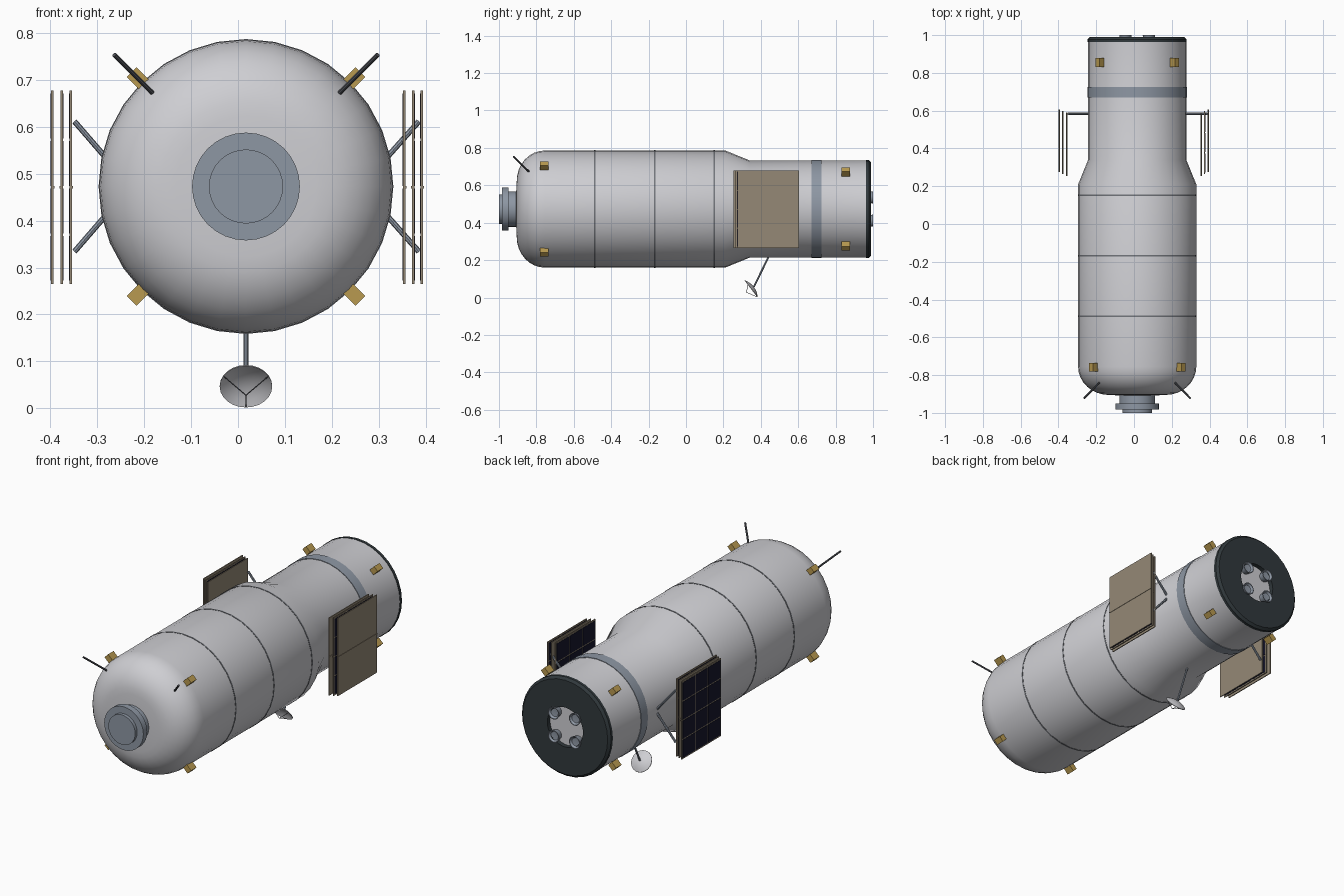
import bpy, bmesh, math
from mathutils import Vector, Matrix

if "Cube" in bpy.data.objects:
    bpy.data.objects.remove(bpy.data.objects["Cube"], do_unlink=True)

CX, CZ = 0.017, 0.473            # long axis of the hull
AXIS = Vector((CX, 0, CZ))
Y = Vector((0, 1, 0))


def material(name, *rgb):
    m = bpy.data.materials.new(name)
    m.use_nodes = True
    m.diffuse_color = (*rgb, 1)
    m.node_tree.nodes["Principled BSDF"].inputs["Base Color"].default_value = (*rgb, 1)
    return m


white = material("hull white", 0.62, 0.62, 0.65)
steel = material("blue grey metal", 0.27, 0.31, 0.37)
seam_grey = material("seam grey", 0.17, 0.18, 0.2)
charcoal = material("charcoal", 0.03, 0.04, 0.045)
gold = material("gold foil", 0.48, 0.32, 0.08)
tan = material("panel tan", 0.30, 0.25, 0.18)
cell_blue = material("solar cell navy", 0.008, 0.008, 0.025)
rod_dark = material("antenna grey", 0.09, 0.095, 0.11)


def finish(name, bm, mat, smooth=True):
    bmesh.ops.recalc_face_normals(bm, faces=bm.faces)
    mesh = bpy.data.meshes.new(name)
    bm.to_mesh(mesh)
    bm.free()
    mesh.materials.append(mat)
    if smooth:
        mesh.shade_smooth()
        mesh.set_sharp_from_angle(angle=math.radians(32))
    ob = bpy.data.objects.new(name, mesh)
    bpy.context.collection.objects.link(ob)
    return ob


def lathe(name, profile, mat, origin=AXIS, axis=Y, sides=32, closed=False):
    """Revolve (distance along axis, radius) points about an axis."""
    bm = bmesh.new()
    turn = axis.to_track_quat('Z', 'Y').to_matrix()
    rings = []
    for d, r in profile:
        if r == 0:
            rings.append([bm.verts.new(origin + turn @ Vector((0, 0, d)))] * sides)
            continue
        rings.append([bm.verts.new(origin + turn @ Vector((
            r * math.cos(math.tau * i / sides), r * math.sin(math.tau * i / sides), d)))
            for i in range(sides)])
    pairs = list(zip(rings, rings[1:]))
    if closed:
        pairs.append((rings[-1], rings[0]))
    for a, b in pairs:
        for i in range(sides):
            j = (i + 1) % sides
            bm.faces.new(list(dict.fromkeys((a[i], a[j], b[j], b[i]))))
    return finish(name, bm, mat)


def rod(name, a, b, radius, mat, sides=8):
    a, b = Vector(a), Vector(b)
    n = (b - a).length
    return lathe(name, [(0, 0), (0, radius), (n, radius), (n, 0)], mat, a, (b - a) / n, sides)


def boxes(name, items, mat):
    """One object from (centre, size, turn about y) boxes."""
    bm = bmesh.new()
    for centre, size, angle in items:
        bmesh.ops.create_cube(bm, size=1, matrix=Matrix.Translation(centre)
                              @ Matrix.Rotation(angle, 4, 'Y') @ Matrix.Diagonal((*size, 1)))
    return finish(name, bm, mat, False)


# Hull: rounded nose, wide section, cone and narrow section
R, r = 0.313, 0.26
nose = [(-0.755 - 0.15 * math.cos(t), 0.15 + (R - 0.15) * math.sin(t))
        for t in (math.pi / 2 * i / 8 for i in range(9))]
lathe("hull", [(-0.908, 0), (-0.908, 0.09)] + nose
      + [(0.21, R), (0.34, r), (0.967, r), (0.967, 0)], white)

# Hull seams and band
for i, y in enumerate((-0.488, -0.168, 0.152)):
    lathe(f"hull_seam_{i + 1}", [(y - 0.004, R - 0.01), (y - 0.004, R + 0.0015),
          (y + 0.004, R + 0.0015), (y + 0.004, R - 0.01)], seam_grey, closed=True)
lathe("hull_band", [(0.67, r - 0.01), (0.67, r + 0.003), (0.725, r + 0.003),
      (0.725, r - 0.01)], steel, closed=True)

# Docking port at the nose
lathe("docking_port", [(-0.89, 0), (-0.89, 0.095), (-0.95, 0.095), (-0.95, 0.115),
      (-0.983, 0.115), (-0.983, 0.079), (-1.0, 0.079), (-1.0, 0)], steel)

# Tail heat shield ring and engine nozzles
lathe("tail_ring", [(0.963, 0.105), (0.963, r + 0.002), (0.978, r + 0.002), (0.99, r - 0.01),
      (0.99, 0.105)], charcoal, closed=True)
for sx in (-1, 1):
    for sz in (-1, 1):
        lathe("engine_nozzle", [(0.965, 0), (0.965, 0.025), (1.0, 0.033), (1.0, 0.029),
              (0.99, 0.022), (0.988, 0)], steel,
              AXIS + Vector((sx * 0.062, 0, sz * 0.062)), sides=16)

# Gold thruster blocks on the diagonals, front and rear
for label, y, dist in (("front", -0.758, 0.327), ("rear", 0.855, 0.28)):
    blocks = []
    for k in range(4):
        a = math.radians(45 + 90 * k)
        pos = AXIS + Vector((dist * math.cos(a), y, dist * math.sin(a)))
        blocks.append((pos, (0.036, 0.046, 0.03), -a))
    boxes(f"{label}_thrusters", blocks, gold)

# Nose whip antennas
for side, s in (("right", -1), ("left", 1)):
    rod(f"{side}_nose_antenna", (CX + s * 0.195, -0.835, CZ + 0.195),
        (CX + s * 0.281, -0.922, CZ + 0.281), 0.005, rod_dark)

# Folded solar wings: three plates each, cells on alternating faces
Z0, Z1, COLS, ROWS = 0.265, 0.678, 3, 4
for side, xs, tip in (("right", (-0.396, -0.376, -0.357), -0.349),
                      ("left", (0.355, 0.374, 0.392), 0.386)):
    for n, x in enumerate(xs):
        face = 1 if n == 1 else -1
        step = n if side == "right" else 2 - n
        y0, y1 = 0.275 - 0.01 * step, 0.605 - 0.008 * step
        yc, zc = (y0 + y1) / 2, (Z0 + Z1) / 2
        boxes(f"{side}_panel_{n + 1}", [
            ((x, yc, zc), (0.005, y1 - y0, Z1 - Z0), 0),
            ((x - face * 0.003, yc, zc), (0.003, y1 - y0, 0.005), 0)], tan)
        w, h = (y1 - y0 - 0.008) / COLS, (Z1 - Z0 - 0.008) / ROWS
        boxes(f"{side}_cells_{n + 1}", [
            ((x + face * 0.003, y0 + 0.004 + w * (c + 0.5), Z0 + 0.004 + h * (q + 0.5)),
             (0.002, w - 0.006, h - 0.006), 0)
            for c in range(COLS) for q in range(ROWS)], cell_blue)
    # V-shaped wing bracket
    s = -1 if side == "right" else 1
    for up in (-1, 1):
        rod(f"{side}_wing_strut", (CX + s * 0.25, 0.583, CZ + up * 0.005),
            (tip, 0.583, CZ + up * 0.139), 0.006, steel)

# Dish antenna under the hull, facing forward and down
aim = Vector((0, -0.79, -0.61)).normalized()
dish_rim = Vector((CX, 0.347, 0.046))
rod("dish_mast", (CX, 0.445, 0.225), (CX, 0.363, 0.057), 0.005, steel)
bowl = [(-0.016 * (1 - t * t), 0.056 * t) for t in (0, 0.25, 0.5, 0.75, 1)]
back = [(d - 0.003, q) for d, q in reversed(bowl)]
lathe("dish", bowl + back, white, dish_rim, aim, 24)
across = Vector((1, 0, 0))
rise = across.cross(aim)
if rise.z < 0:
    rise = -rise
for deg in (30, 150, 270):
    a = math.radians(deg)
    rim = dish_rim + 0.054 * (across * math.cos(a) + rise * math.sin(a))
    rod("dish_feed_leg", rim, dish_rim + aim * 0.03, 0.0013, rod_dark, 6)
